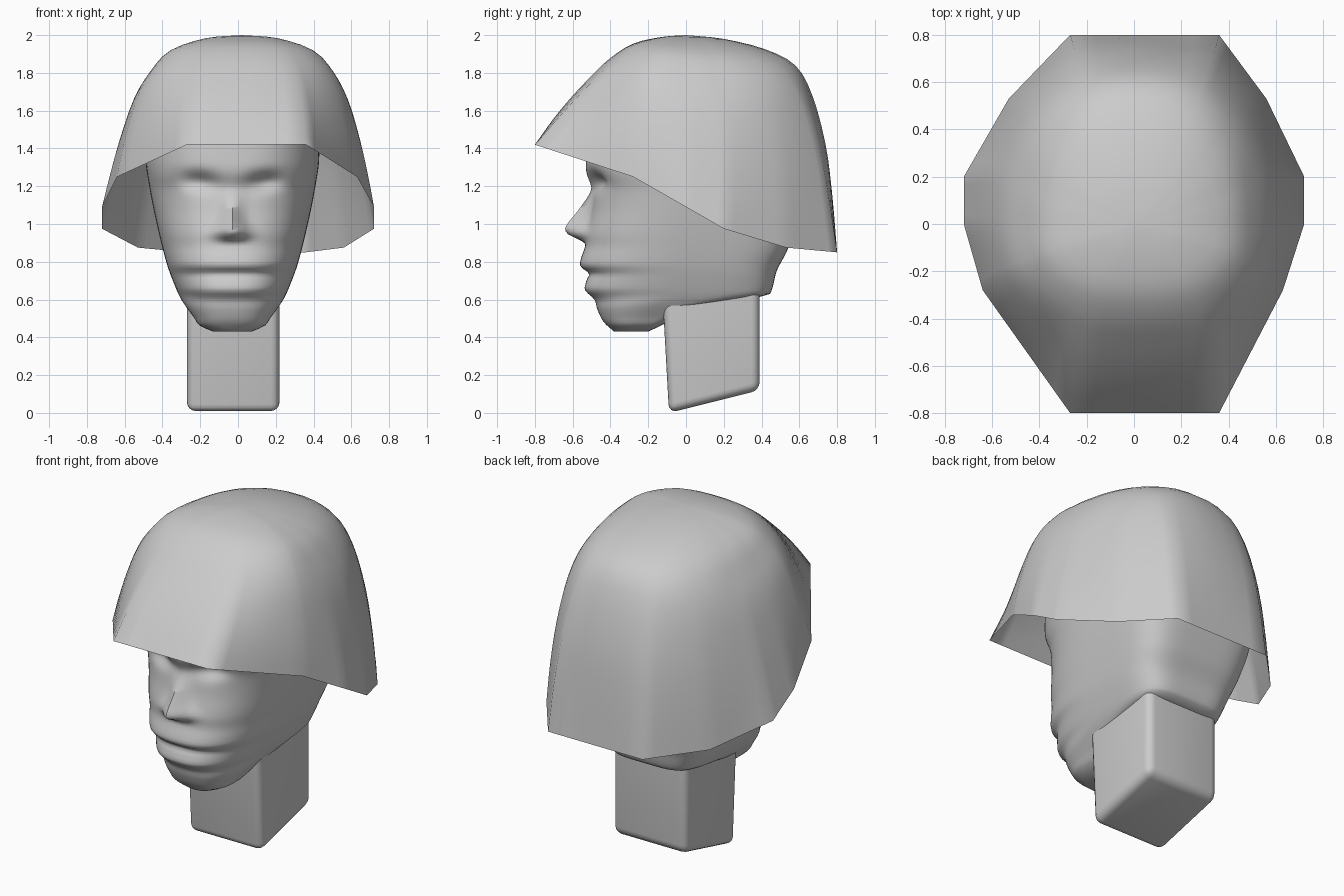
import bpy, bmesh, math

if "Cube" in bpy.data.objects:
    bpy.data.objects.remove(bpy.data.objects["Cube"])


def curve(table, x):
    """Smooth interpolation through (x, value) pairs."""
    x = min(max(x, table[0][0]), table[-1][0])
    n = len(table)
    i = next(k for k in range(n - 1) if x <= table[k + 1][0])

    def slope(k):
        a, b = table[max(k - 1, 0)], table[min(k + 1, n - 1)]
        return (b[1] - a[1]) / (b[0] - a[0])
    (x0, y0), (x1, y1) = table[i], table[i + 1]
    h = x1 - x0
    t = (x - x0) / h
    return ((2*t**3 - 3*t*t + 1) * y0 + (t**3 - 2*t*t + t) * h * slope(i)
            + (3*t*t - 2*t**3) * y1 + (t**3 - t*t) * h * slope(i + 1))


def power(v, n):
    return math.copysign(abs(v) ** (2 / n), v)


def gauss(d, width):
    return math.exp(-(d / width) ** 2)


def loft(name, rings, caps, angle):
    bm = bmesh.new()
    loops = [[bm.verts.new(p) for p in ring] for ring in rings]
    n = len(loops[0])
    for a, b in zip(loops, loops[1:]):
        for i in range(n):
            j = (i + 1) % n
            bm.faces.new((a[i], a[j], b[j], b[i]))
    if caps:
        bm.faces.new(loops[0][::-1])
        bm.faces.new(loops[-1])
    bmesh.ops.remove_doubles(bm, verts=bm.verts, dist=0.0005)
    bmesh.ops.recalc_face_normals(bm, faces=bm.faces)
    return finish(name, bm, angle)


def finish(name, bm, angle):
    me = bpy.data.meshes.new(name)
    bm.to_mesh(me)
    bm.free()
    ob = bpy.data.objects.new(name, me)
    bpy.context.collection.objects.link(ob)
    bpy.ops.object.select_all(action='DESELECT')
    ob.select_set(True)
    bpy.context.view_layer.objects.active = ob
    bpy.ops.object.shade_smooth_by_angle(angle=math.radians(angle))
    return ob


# Helmet: open shell from a straight-edged rim up to a rounded crown
rim = [(0.36, -0.8, 1.42), (0.63, -0.28, 1.25), (0.72, 0, 1.09), (0.72, 0.2, 0.975),
       (0.56, 0.53, 0.875), (0.36, 0.8, 0.85), (-0.27, 0.8, 0.85), (-0.53, 0.53, 0.875),
       (-0.72, 0.2, 0.975), (-0.72, 0, 1.09), (-0.64, -0.28, 1.25), (-0.27, -0.8, 1.42)]
front = [(.8, 1.42), (.7, 1.56), (.6, 1.68), (.5, 1.785), (.4, 1.88), (.28, 1.955), (.13, 1.99), (0, 2)]
side = [(.72, 1.09), (.685, 1.25), (.635, 1.45), (.57, 1.65), (.49, 1.79), (.39, 1.905), (.2, 1.98), (0, 2)]
back = [(.8, .85), (.775, 1.15), (.74, 1.42), (.67, 1.68), (.58, 1.84), (.42, 1.925), (.2, 1.98), (0, 2)]
SUB = 6
rim_pts = []
for p, q in zip(rim, rim[1:] + rim[:1]):
    for s in range(SUB):
        rim_pts.append([a + (b - a) * s / SUB for a, b in zip(p, q)])


def level(profile, t):
    """Radius and relative height of a profile at level t."""
    base = profile[0][1]
    r = curve([(i, p[0]) for i, p in enumerate(profile)], t)
    h = curve([(i, (p[1] - base) / (2 - base)) for i, p in enumerate(profile)], t)
    return r, h


rings = []
for k in range(22):
    t = k / 3
    (rf, hf), (rs, hs), (rb, hb) = (level(p, t) for p in (front, side, back))
    w = min(t / 4, 1)
    ring = []
    for x, y, z in rim_pts:
        ux, uy = x / 0.72, y / 0.8
        a = math.atan2(uy, ux)
        ex, ey = power(math.cos(a), 2.4), power(math.sin(a), 2.4)
        px, py = ux + (ex - ux) * w, uy + (ey - uy) * w
        r, h = (rf, hf) if uy < 0 else (rb, hb)
        h = hs + (h - hs) * math.sin(a) ** 2
        ring.append((rs * px + 0.02 * w, r * py, z + (2 - z) * h))
    rings.append(ring)
loft("helmet", rings, False, 80)

# Head: stacked outlines with width, front and back curves over height
CX = -0.03
width = [(.43, .10), (.46, .17), (.5, .20), (.6, .27), (.7, .315), (.8, .35), (1, .40), (1.2, .44),
         (1.35, .46), (1.5, .45), (1.65, .41), (1.78, .32), (1.86, .18)]
face = [(.43, -.38), (.48, -.435), (.55, -.47), (.6, -.485), (.65, -.535), (.69, -.53), (.735, -.52),
        (.78, -.56), (.82, -.555), (.88, -.535), (.95, -.53), (1.08, -.5), (1.18, -.495),
        (1.26, -.525), (1.33, -.53), (1.5, -.51), (1.65, -.44), (1.78, -.3), (1.86, -.15)]
rear = [(.43, -.2), (.5, -.05), (.57, .15), (.62, .42), (.64, .45), (.75, .48), (.87, .54),
        (1.1, .61), (1.4, .63), (1.65, .57), (1.78, .44), (1.86, .22)]
nose = [(.9, 0), (.925, .05), (.95, .10), (.985, .115), (1.08, .065), (1.18, .01), (1.24, 0)]
rings = []
for k in range(87):
    z = 0.43 + 1.43 * k / 86
    w, f, b = curve(width, z), curve(face, z), curve(rear, z)
    mid = (f + b) / 2 + 0.04
    nb = 4.5 if z < 1 else max(2.4, 4.5 - (z - 1) * 3.5)
    ring = []
    for i in range(112):
        a = 2 * math.pi * i / 112
        c, s = math.cos(a), math.sin(a)
        n = nb if s > 0 else 2.5
        x = w * power(c, n)
        y = mid + power(s, n) * ((b - mid) if s > 0 else (mid - f))
        if s < 0:
            # nose ridge with nostril wings, eye sockets, mouth crease
            y -= curve(nose, z) * gauss(x, 0.045 + 0.035 * gauss(z - 0.94, 0.06))
            y += 0.055 * gauss(abs(x) - 0.17, 0.10) * gauss(z - 1.225 - 0.1 * (abs(x) - .17), 0.05)
            y += 0.012 * gauss(z - 0.738, 0.012) * gauss(x, 0.2)
        ring.append((CX + x, y, z))
    rings.append(ring)
loft("head", rings, True, 70)

# Neck: square post with a slanted foot and softened edges
bm = bmesh.new()
bmesh.ops.create_cube(bm, size=1)
for v in bm.verts:
    is_back, is_top = v.co.y > 0, v.co.z > 0
    v.co.x = -0.025 + math.copysign(0.245, v.co.x)
    v.co.y = 0.39 if is_back else (-0.13 if is_top else -0.09)
    v.co.z = 0.72 if is_top else (0.12 if is_back else 0.0)
# straight front below, leaning forward under the jaw
front_edges = [e for e in bm.edges if all(v.co.y < 0 for v in e.verts)
               and abs(e.verts[0].co.z - e.verts[1].co.z) > 0.5]
back_edges = [e for e in bm.edges if all(v.co.y > 0 for v in e.verts)
              and abs(e.verts[0].co.z - e.verts[1].co.z) > 0.5]
foot_edges = [e for e in bm.edges if all(v.co.z < 0.3 for v in e.verts)]
bmesh.ops.bevel(bm, geom=front_edges + back_edges + foot_edges, offset=0.045,
                segments=4, profile=0.5, affect='EDGES')
finish("neck", bm, 50)
